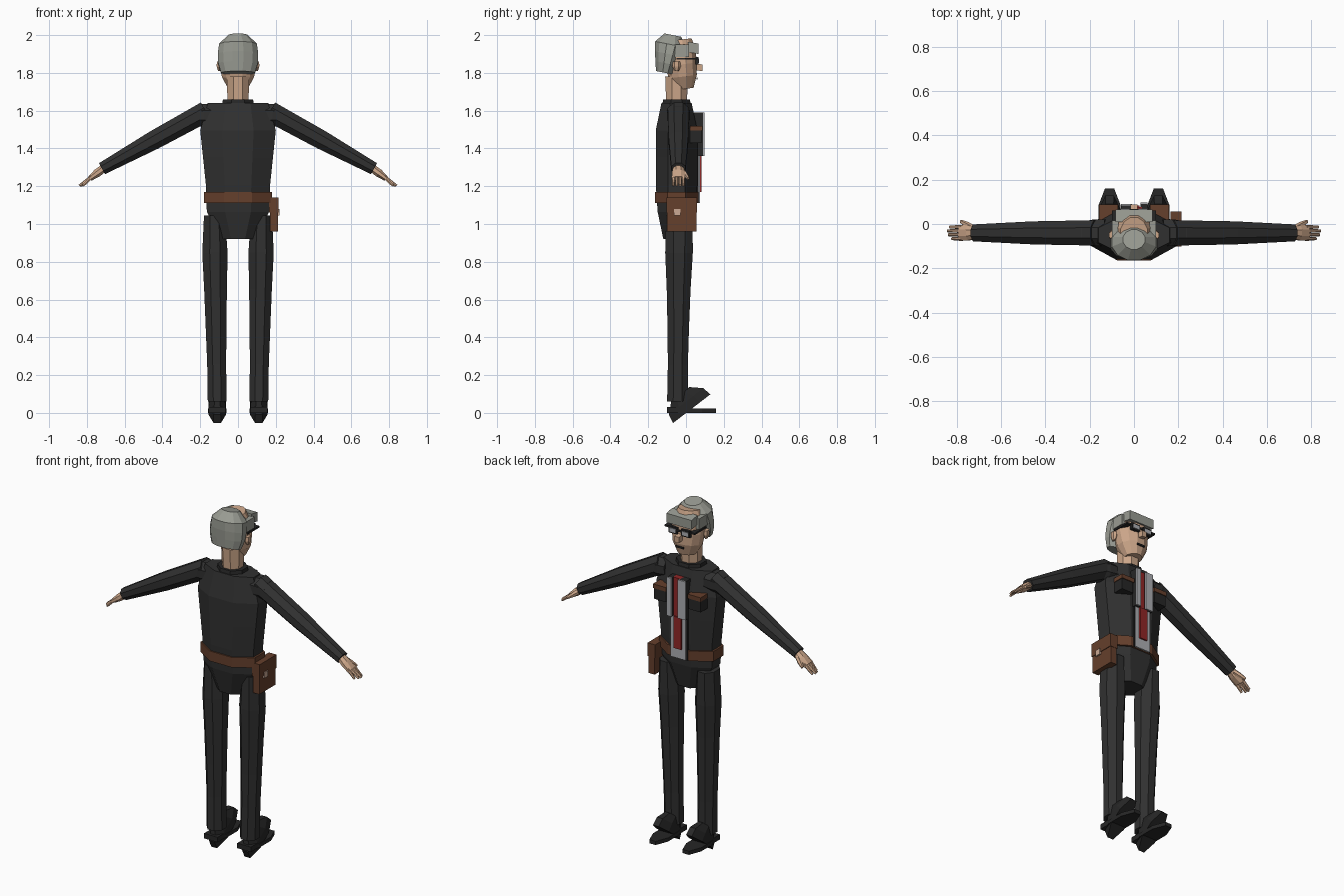
import bpy, bmesh, math
from mathutils import Vector

cube = bpy.data.objects.get("Cube")
if cube:
    bpy.data.objects.remove(cube, do_unlink=True)


def material(name, red, green, blue):
    mat = bpy.data.materials.new(name)
    mat.use_nodes = True
    colour = (red, green, blue, 1)
    mat.diffuse_color = colour
    mat.node_tree.nodes["Principled BSDF"].inputs["Base Color"].default_value = colour
    return mat


SUIT = material("charcoal cloth", .03, .03, .03)
BLACK = material("black", .02, .02, .02)
SKIN = material("skin", .6, .38, .25)
HAIR = material("grey hair", .32, .33, .29)
LEATHER = material("brown leather", .13, .05, .025)
RED = material("dark red", .28, .02, .02)
PALE = material("light grey", .42, .43, .45)
CLASP = material("tan clasp", .6, .4, .3)


def finish(name, bm, mat):
    bmesh.ops.recalc_face_normals(bm, faces=bm.faces)
    mesh = bpy.data.meshes.new(name)
    bm.to_mesh(mesh)
    bm.free()
    mesh.materials.append(mat)
    part = bpy.data.objects.new(name, mesh)
    bpy.context.collection.objects.link(part)


def loft(name, mat, start, end, across, depth, sides=8):
    """Evenly spaced rings from start to end; depth is the radius towards y."""
    start, end = Vector(start), Vector(end)
    along = end - start
    side_axis = Vector((0, 1, 0)).cross(along).normalized()
    depth_axis = along.cross(side_axis).normalized()
    corner = 1 / math.cos(math.pi / sides)
    bm = bmesh.new()
    rings = []
    for step, (wide, deep) in enumerate(zip(across, depth)):
        centre = start.lerp(end, step / (len(across) - 1))
        ring = []
        for i in range(sides):
            angle = math.tau * (i + .5) / sides
            offset = (side_axis * wide * math.cos(angle)
                      + depth_axis * deep * math.sin(angle))
            ring.append(bm.verts.new(centre + offset * corner))
        rings.append(ring)
    for low, high in zip(rings, rings[1:]):
        for i in range(sides):
            bm.faces.new((low[i - 1], low[i], high[i], high[i - 1]))
    bm.faces.new(rings[0])
    bm.faces.new(rings[-1])
    finish(name, bm, mat)


def box(name, mat, width, y, z, x=0, slope=0):
    """Box centred on x, spanning y and z; slope lowers its front edge."""
    bm = bmesh.new()
    bmesh.ops.create_cube(bm, size=1)
    for vert in bm.verts:
        front, top = vert.co.y > 0, vert.co.z > 0
        vert.co = (x + width * vert.co.x, y[front], z[top] - slope * front)
    finish(name, bm, mat)


def plate(name, mat, width, face, z, x=0, thick=.007):
    """Thin sheet standing on a surface whose front is at y = face."""
    box(name, mat, width, (face, face + thick), z, x)


# Body, belt and collar
loft("torso", SUIT, (0, -.05, .92), (0, -.05, 1.64),
     across=(.09, .165, .17, .185, .2, .16),
     depth=(.07, .1, .11, .11, .11, .08))
loft("belt", LEATHER, (0, -.05, 1.11), (0, -.05, 1.17), (.18, .18), (.115, .115))
loft("collar", BLACK, (0, -.05, 1.61), (0, -.05, 1.66), (.085, .08), (.08, .07))
loft("neck", SKIN, (0, -.05, 1.64), (0, -.05, 1.78), (.055, .06), (.055, .06))

# Head and hair
loft("head", SKIN, (0, -.01, 1.715), (0, -.04, 1.975), sides=12,
     across=(.05, .085, .095, .092, .06),
     depth=(.05, .075, .082, .085, .07))
loft("hair_cap", HAIR, (0, -.11, 1.8), (0, -.07, 2), sides=12,
     across=(.09, .105, .107, .1, .05),
     depth=(.05, .063, .076, .085, .045))
box("front_hair", HAIR, .166, y=(.01, .066), z=(1.91, 1.965), slope=.01)
box("nose", SKIN, .03, y=(.045, .088), z=(1.815, 1.85), slope=.006)
plate("mouth", BLACK, .05, face=.055, z=(1.765, 1.775))
plate("glasses_bridge", BLACK, .04, face=.06, z=(1.865, 1.875))

# Centre front: striped placket below, open lapels above
lower, upper = (1.11, 1.36), (1.36, 1.59)
box("placket", BLACK, .115, y=(.03, .067), z=lower)
plate("placket_facing", PALE, .1, face=.067, z=lower)
plate("placket_stripe", RED, .05, face=.074, z=(1.17, 1.36), thick=.009)
box("collar_stripe", RED, .05, y=(.03, .076), z=upper, x=.01)
for side, x, width, face in (("left", .045, .03, .09), ("right", -.034, .05, .084)):
    box(side + "_lapel", BLACK, width, y=(.03, face), z=upper, x=x)
    plate(side + "_lapel_facing", PALE, width, face, z=upper, x=x)

# Belt pouch on the left hip
box("pouch", LEATHER, .042, y=(-.1, .055), z=(.96, 1.135), x=.19)
box("pouch_flap", LEATHER, .05, y=(-.102, .057), z=(1.06, 1.14), x=.19)
box("pouch_clasp", CLASP, .01, y=(-.063, -.028), z=(1.045, 1.08), x=.215)

for side, mirror in (("left", 1), ("right", -1)):
    def at(x, y, z):
        return mirror * x, y, z

    # Face details
    eye = mirror * .041
    box(side + "_glasses_frame", BLACK, .058, y=(.05, .066), z=(1.845, 1.885), x=eye)
    plate(side + "_lens", PALE, .04, face=.063, z=(1.853, 1.876), x=eye)
    box(side + "_glasses_arm", BLACK, .03, y=(-.05, .06), z=(1.87, 1.88), x=mirror * .085)
    box(side + "_sideburn", HAIR, .03, y=(-.06, .016), z=(1.885, 1.95), x=mirror * .084)
    loft(side + "_ear", SKIN, at(.1, -.05, 1.81), at(.1, -.05, 1.86),
         across=(.006, .013, .012), depth=(.01, .02, .016), sides=6)

    # Chest pocket with leather band
    chest = mirror * .115
    box(side + "_pocket", BLACK, .08, y=(.02, .083), z=(1.43, 1.5), x=chest)
    box(side + "_pocket_band", LEATHER, .086, y=(.02, .088), z=(1.495, 1.52), x=chest)

    # Arm
    loft(side + "_shoulder", SUIT, at(.13, -.04, 1.58), at(.235, -.04, 1.57),
         across=(.055, .06, .05), depth=(.06, .06, .05))
    loft(side + "_sleeve", SUIT, at(.17, -.04, 1.595), at(.72, -.04, 1.293),
         across=(.055, .05, .033), depth=(.057, .052, .038))

    # Hand
    loft(side + "_palm", SKIN, at(.705, -.04, 1.3), at(.785, -.04, 1.24),
         across=(.021, .022, .014), depth=(.025, .034, .036))
    for finger, reach in (("little", .82), ("ring", .835), ("middle", .84), ("index", .83)):
        order = ("little", "ring", "middle", "index").index(finger)
        y = -.066 + order * .0175
        loft(f"{side}_{finger}_finger", SKIN, at(.775, y, 1.25), at(reach, y, 1.203),
             across=(.01, .006), depth=(.008, .006), sides=6)
    loft(side + "_thumb", SKIN, at(.725, -.018, 1.28), at(.78, .012, 1.24),
         across=(.012, .012, .007), depth=(.012, .012, .007), sides=6)

    # Leg
    loft(side + "_leg", SUIT, at(.11, -.045, .06), at(.125, -.035, 1.045),
         across=(.05, .05, .055, .06, .067, .055),
         depth=(.055, .053, .057, .063, .073, .07))

    # Shoe
    loft(side + "_sole", BLACK, at(.11, .03, 0), at(.11, .03, .022), (.05, .05), (.13, .13))
    box(side + "_heel", BLACK, .09, y=(-.1, -.02), z=(0, .03), x=mirror * .11)
    loft(side + "_shoe", BLACK, at(.11, .03, .022), at(.11, -.03, .1),
         across=(.046, .045, .035), depth=(.125, .115, .06))
    for lace, y, z in (("upper", .045, .09), ("lower", .075, .077)):
        box(f"{side}_{lace}_lace", PALE, .03, y=(y, y + .007), z=(z - .01, z + .005),
            x=mirror * .11)
